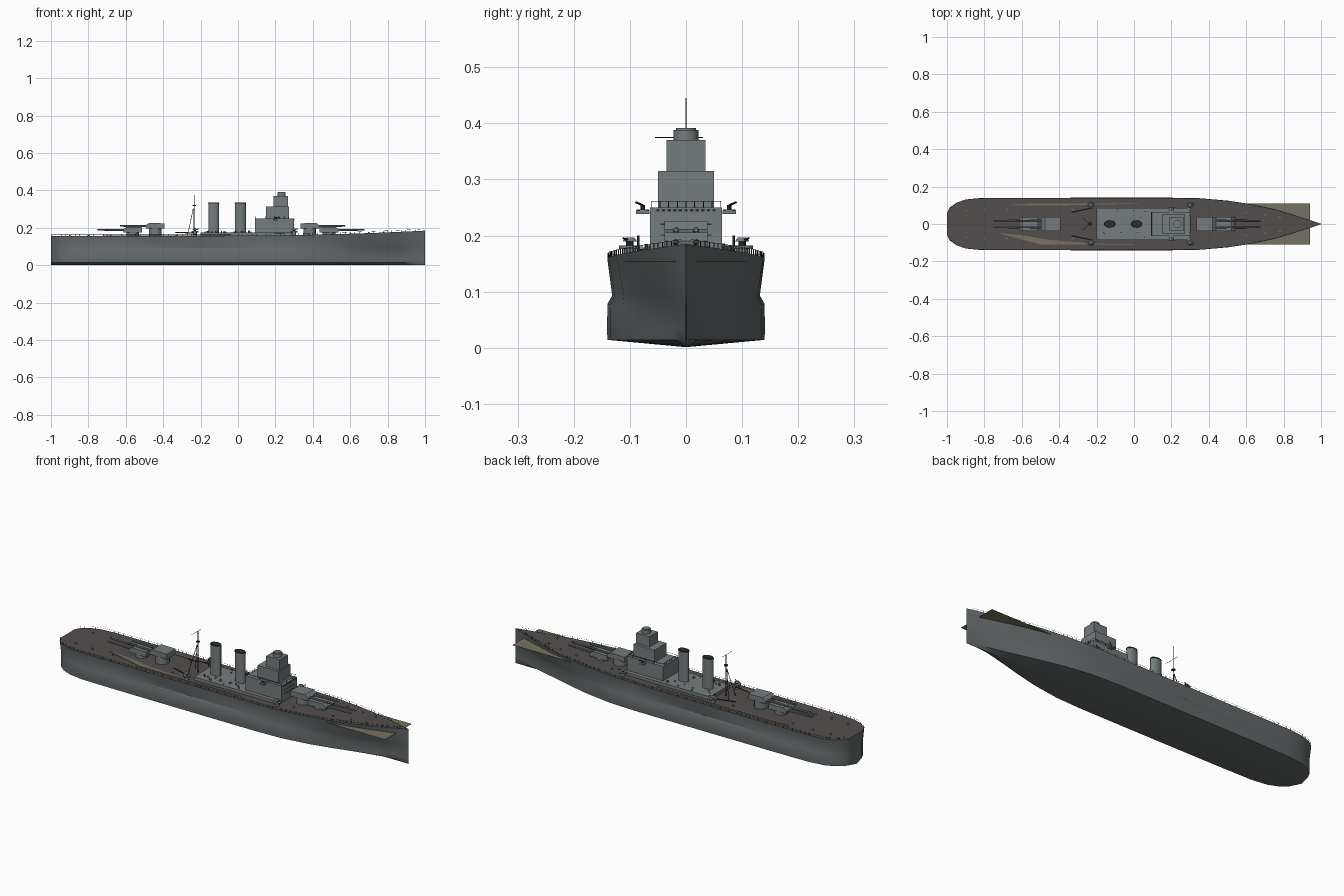
import bpy, bmesh, math, random
from mathutils import Vector, Matrix

random.seed(4)
if "Cube" in bpy.data.objects:
    bpy.data.objects.remove(bpy.data.objects["Cube"])


def material(name, rgb):
    m = bpy.data.materials.new(name)
    m.use_nodes = True
    m.diffuse_color = (*rgb, 1)
    node = m.node_tree.nodes["Principled BSDF"]
    node.inputs["Base Color"].default_value = (*rgb, 1)
    node.inputs["Roughness"].default_value = 0.8
    return m


HULL = material("hull grey", (0.125, 0.14, 0.145))
GREY = material("upperworks grey", (0.18, 0.205, 0.21))
DECK = material("deck brown grey", (0.085, 0.077, 0.075))
PLANK = material("plank olive", (0.18, 0.17, 0.115))
DARK = material("dark fittings", (0.025, 0.027, 0.028))


def finish(name, bm, *mats, smooth=True):
    me = bpy.data.meshes.new(name)
    bmesh.ops.recalc_face_normals(bm, faces=bm.faces)
    bm.to_mesh(me)
    bm.free()
    ob = bpy.data.objects.new(name, me)
    bpy.context.collection.objects.link(ob)
    for m in mats:
        me.materials.append(m)
    if smooth:
        bpy.ops.object.select_all(action="DESELECT")
        ob.select_set(True)
        bpy.context.view_layer.objects.active = ob
        bpy.ops.object.shade_smooth_by_angle(angle=math.radians(35))
    return ob


def box(bm, x0, x1, y0, y1, z0, z1):
    mat = Matrix.Translation(((x0 + x1) / 2, (y0 + y1) / 2, (z0 + z1) / 2))
    bmesh.ops.create_cube(bm, size=1, matrix=mat @ Matrix.Diagonal((x1 - x0, y1 - y0, z1 - z0, 1)))


def bar(bm, p, q, r, r2=None, sides=6, squash=1):
    p, q = Vector(p), Vector(q)
    rot = (q - p).to_track_quat("Z", "Y").to_matrix().to_4x4()
    mat = Matrix.Translation((p + q) / 2) @ Matrix.Diagonal((1, squash, 1, 1)) @ rot
    bmesh.ops.create_cone(bm, cap_ends=True, segments=sides, radius1=r,
                          radius2=r if r2 is None else r2, depth=(q - p).length, matrix=mat)


def prism(bm, points, offset):
    face = bm.faces.new([bm.verts.new(p) for p in points])
    geom = bmesh.ops.extrude_face_region(bm, geom=[face])["geom"]
    bmesh.ops.translate(bm, verts=[v for v in geom if isinstance(v, bmesh.types.BMVert)], vec=offset)


# Hull: stations of (x, half width at deck, half width at bulge)
STATIONS = [(-1, .06, .045), (-.985, .088, .075), (-.95, .113, .103), (-.9, .131, .124),
            (-.82, .139, .136), (-.6, .14, .139), (-.2, .14, .14), (.2, .14, .14),
            (.35, .138, .134), (.5, .125, .112), (.62, .107, .084), (.75, .079, .05),
            (.86, .047, .023), (.94, .021, .008), (1, .001, .001)]


def deck_z(x):
    return 0.157 + 0.028 * max(0, (x + 0.1) / 1.1) ** 2


def half_deck(x):
    for a, b in zip(STATIONS, STATIONS[1:]):
        if x <= b[0]:
            return a[1] + (b[1] - a[1]) * (x - a[0]) / (b[0] - a[0])


bm = bmesh.new()
rings = []
for x, d, b in STATIONS:
    half = [(b, .014), (b * 1.005, .032), (b, .078), (b * .94 + .4 * (d - b), .093), (d, deck_z(x))]
    pts = [(-y, z) for y, z in reversed(half)] + [(0, .001)] + half
    rings.append([bm.verts.new((x, y, z)) for y, z in pts])
for r, s in zip(rings, rings[1:]):
    for i in range(len(r)):
        j = (i + 1) % len(r)
        f = bm.faces.new((r[i], r[j], s[j], s[i]))
        f.material_index = 1 if j == 0 else 0
bm.faces.new(rings[0])
bm.faces.new(rings[-1])
finish("hull", bm, HULL, DECK)

# Flat plank sheet that shows past the bow, and its strips on the after deck
bm = bmesh.new()
box(bm, -.7, .94, -.11, .11, .153, .155)
finish("plank_sheet", bm, PLANK, smooth=False)
bm = bmesh.new()
STRIPS = [[(-.72, -.05), (-.5, -.11), (.1, -.11), (-.2, -.105), (-.27, -.1), (-.45, -.085), (-.6, -.06)],
          [(-.68, .108), (.1, .11), (-.36, .1), (-.6, .1)]]
for strip in STRIPS:
    prism(bm, [(x, y, .157) for x, y in strip], (0, 0, .0025))
finish("plank_strips", bm, PLANK, smooth=False)

# Deck railing
bm = bmesh.new()
xs = [-.995 + i * .0249 for i in range(80)]
for side in (-1, 1):
    edge = [Vector((x, side * (half_deck(x) - .001), deck_z(x))) for x in xs]
    for p, q in zip(edge, edge[1:]):
        up = Vector((0, 0, .009))
        bar(bm, p, p + up, .0008, sides=4)
        bar(bm, p + up, q + up, .0004, sides=4)
finish("deck_railing", bm, DARK, smooth=False)

# Deckhouse and bridge tower
bm = bmesh.new()
for args in [(-.2, .3, -.085, .085, .15, .174), (.09, .3, -.064, .064, .17, .25),
             (.15, .272, -.05, .05, .25, .315), (.19, .268, -.035, .035, .315, .37)]:
    box(bm, *args)
finish("bridge_tower", bm, GREY, smooth=False)
bm = bmesh.new()
bar(bm, (.233, 0, .37), (.233, 0, .388), .022, sides=20)
bar(bm, (.233, 0, .388), (.233, 0, .392), .018, sides=20)
finish("director_tower", bm, GREY)

# Bridge rail, wing platforms and window strips
bm = bmesh.new()
corners = [(.095, -.062), (.297, -.062), (.297, .062), (.095, .062)]
for (x0, y0), (x1, y1) in zip(corners, corners[1:] + corners[:1]):
    bar(bm, (x0, y0, .261), (x1, y1, .261), .0008, sides=4)
    for i in range(8):
        x, y = x0 + (x1 - x0) * i / 8, y0 + (y1 - y0) * i / 8
        bar(bm, (x, y, .25), (x, y, .261), .0008, sides=4)
finish("bridge_rail", bm, DARK, smooth=False)
bm = bmesh.new()
for y in range(-5, 6):
    box(bm, .299, .302, y * .01 - .003, y * .01 + .003, .243, .247)
box(bm, .299, .301, -.045, .045, .219, .221)
box(bm, .299, .301, -.045, .045, .2, .202)
finish("bridge_fittings", bm, DARK, smooth=False)

# Funnels with dark tops
for name, x in (("aft_funnel", -.13), ("fore_funnel", .013)):
    bm = bmesh.new()
    bar(bm, (x, 0, .17), (x, 0, .33), .029, sides=24, squash=.65)
    finish(name, bm, GREY)
    bm = bmesh.new()
    bar(bm, (x, 0, .33), (x, 0, .336), .031, .029, sides=24, squash=.65)
    finish(name + "_cap", bm, DARK)

# Main gun turrets
for name, x, z, way in (("lower_fore", .487, .176, 1), ("upper_fore", .384, .197, 1),
                        ("upper_aft", -.442, .197, -1), ("lower_aft", -.562, .176, -1)):
    bm = bmesh.new()
    side = [(-.05, 0), (.05, 0), (.054, .014), (.035, .029), (-.05, .027)]
    prism(bm, [(x + way * u, -.038, z + w) for u, w in side], (0, .076, 0))
    bar(bm, (x, 0, .15), (x, 0, z), .034, sides=20)
    finish(name + "_turret", bm, GREY)
    bm = bmesh.new()
    for y in (-.018, .018):
        bar(bm, (x + way * .04, y, z + .012), (x + way * .19, y, z + .013), .006, .0038, sides=10)
    finish(name + "_guns", bm, GREY)

# Secondary mounts on deck and on the bridge wings
for label, x, y, z, r in (("aft_deck", -.23, .1, .176, .019), ("fore_deck", .3, .1, .176, .019),
                          ("wing", .2, .077, .24, .011)):
    for hand, s in (("left", 1), ("right", -1)):
        bm = bmesh.new()
        bar(bm, (x, s * y, z), (x, s * y, z + .006), r, sides=14)
        if label == "wing":
            box(bm, x - .012, x + .012, s * y - .012, s * y + .012, z - .002, z + .005)
        else:
            bar(bm, (x, s * y, .155), (x, s * y, z), r * .6, sides=12)
            bar(bm, (x, s * y, z + .013), (x, s * y, z + .02), r * .7, r * .4, sides=12)
        finish(f"{hand}_{label}_mount", bm, GREY)
        bm = bmesh.new()
        bar(bm, (x, s * y, z + .005), (x, s * y, z + .014), r * .35, sides=8)
        bar(bm, (x, s * y, z + .014), (x + .02, s * (y + .012), z + .019), .002)
        finish(f"{hand}_{label}_gun", bm, DARK)

# Tripod mast with yard, and boat booms
bm = bmesh.new()
M = -.235
bar(bm, (M, 0, .157), (M, 0, .375), .0025, .0015)
bar(bm, (M, 0, .375), (M, 0, .445), .0007)
for s in (-1, 1):
    bar(bm, (M - .035, s * .03, .157), (M - .005, 0, .3), .0015)
    bar(bm, (M + .005, s * .085, .172), (M - .1, s * .062, .176), .003)
    bar(bm, (M + .005, s * .085, .155), (M + .005, s * .085, .2), .002)
bar(bm, (M, 0, .317), (M, 0, .321), .01, sides=10)
bar(bm, (M, -.055, .375), (M, .03, .375), .0009)
finish("mast_and_booms", bm, DARK)

# Vents, lockers and bollards
bm = bmesh.new()
for i in range(26):
    x, y = random.uniform(-.18, .07), random.choice((-1, 1)) * random.uniform(.035, .078)
    bar(bm, (x, y, .174), (x, y, random.uniform(.178, .186)), .003, sides=8)
for x in (-.9, -.8, -.68, -.33, .38, .6, .7, .78):
    for s in (-1, 1):
        y = s * half_deck(x) * .55
        bar(bm, (x, y, deck_z(x)), (x, y, deck_z(x) + .006), .004, sides=8)
finish("vents_and_bollards", bm, GREY)
